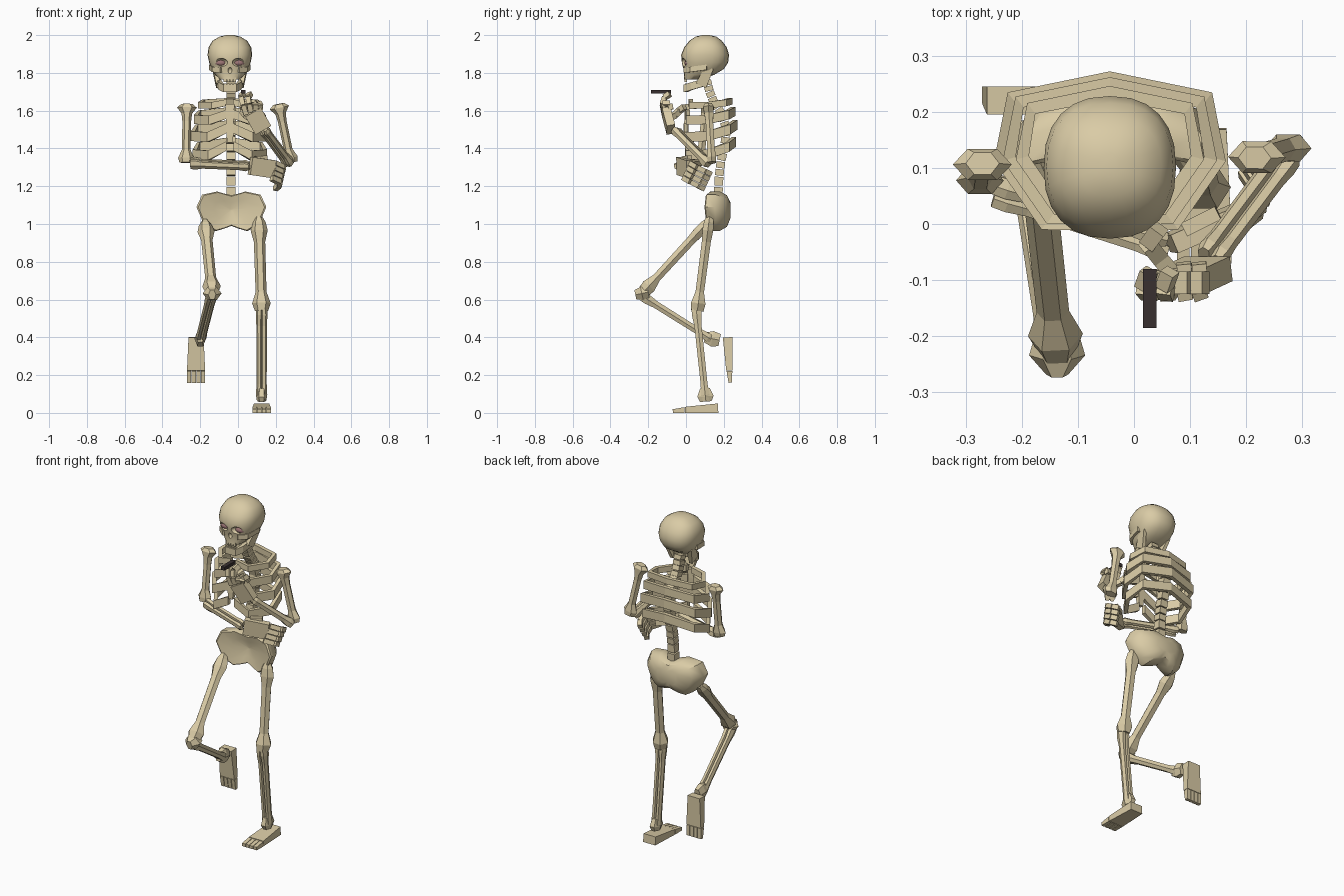
import bpy, bmesh, math
from mathutils import Vector as V

if "Cube" in bpy.data.objects:
    bpy.data.objects.remove(bpy.data.objects["Cube"])

CX = -0.043  # body centre line


def mat(name, c):
    m = bpy.data.materials.new(name)
    m.diffuse_color = (*c, 1)
    m.use_nodes = True
    m.node_tree.nodes["Principled BSDF"].inputs["Base Color"].default_value = m.diffuse_color
    return m


BONE = mat("bone", (0.70, 0.60, 0.38))
DARK = mat("dark", (0.04, 0.03, 0.03))
RED = mat("socket_red", (0.32, 0.17, 0.17))


def loft(name, rings, m=BONE, smooth=False):
    """Skin a list of equal-length point rings and cap both ends."""
    bm = bmesh.new()
    vs = [[bm.verts.new(p) for p in r] for r in rings]
    n = len(vs[0])
    for a, b in zip(vs, vs[1:]):
        for i in range(n):
            bm.faces.new((a[i], a[(i + 1) % n], b[(i + 1) % n], b[i]))
    bm.faces.new(vs[0][::-1])
    bm.faces.new(vs[-1])
    bmesh.ops.recalc_face_normals(bm, faces=bm.faces)
    me = bpy.data.meshes.new(name)
    bm.to_mesh(me)
    bm.free()
    me.materials.append(m)
    o = bpy.data.objects.new(name, me)
    bpy.context.collection.objects.link(o)
    if smooth:
        me.shade_smooth()
    return o


def bar(name, a, b, prof, ref=(1, 0, 0), n=6, m=BONE):
    """Faceted rod from a to b; prof = (t, width along ref, depth)."""
    a, b = V(a), V(b)
    ax = (b - a).normalized()
    u = V(ref)
    u = (u - ax * u.dot(ax)).normalized()
    v = ax.cross(u)
    k = math.sqrt(2) if n == 4 else 1
    off = math.pi / 4 if n == 4 else 0
    return loft(name, [[a.lerp(b, t) + (u * w * math.cos(off + 2 * math.pi * i / n)
                + v * d * math.sin(off + 2 * math.pi * i / n)) * k / 2
                for i in range(n)] for t, w, d in prof], m)


def box(name, a, b, w, d, ref=(1, 0, 0), m=BONE):
    return bar(name, a, b, [(0, w, d), (1, w, d)], ref, 4, m)


def ribbon(name, pts, h, t):
    """Upright band along a path."""
    pts = [V(p) for p in pts]
    rings = []
    for i, p in enumerate(pts):
        d = pts[min(i + 1, len(pts) - 1)] - pts[max(i - 1, 0)]
        n = V((d.y, -d.x, 0)).normalized() * t / 2
        z = V((0, 0, h / 2))
        rings.append([p + n + z, p - n + z, p - n - z, p + n - z])
    return loft(name, rings)


def ball(name, loc, scale, m):
    bpy.ops.mesh.primitive_uv_sphere_add(segments=16, ring_count=10, radius=1, location=loc)
    o = bpy.context.object
    o.name, o.scale = name, scale
    o.data.materials.append(m)
    bpy.ops.object.shade_smooth()
    return o


def smooth_by_angle(o, deg):
    bpy.ops.object.select_all(action="DESELECT")
    o.select_set(True)
    bpy.context.view_layer.objects.active = o
    bpy.ops.object.shade_smooth_by_angle(angle=math.radians(deg))


# skull: rings of (z, front y, back y, half width)
rings = []
for z, f, b, w in [(2.0, .085, .125, .02), (1.992, .05, .16, .055), (1.97, .018, .19, .092),
                   (1.935, -.01, .216, .113), (1.895, -.026, .228, .118), (1.855, -.022, .223, .110),
                   (1.82, -.014, .2, .097), (1.79, -.01, .15, .078), (1.765, -.012, .08, .05)]:
    ring = []
    for i in range(24):
        c, s = math.cos(i * math.pi / 12), math.sin(i * math.pi / 12)
        sq = lambda q: math.copysign(abs(q) ** 0.85, q)
        ring.append((CX + w * sq(c), (f + b) / 2 + (b - f) / 2 * sq(s), z))
    rings.append(ring)
skull = loft("skull", rings, smooth=True)
cutters = [ball("socket_cutter", (CX + s * .048, -.022, 1.855), (.036, .03, .023), RED) for s in (-1, 1)]
cutters.append(ball("nose_cutter", (CX, -.02, 1.812), (.012, .02, .018), BONE))
for c in cutters:
    md = skull.modifiers.new("cut", "BOOLEAN")
    md.object = c
    c.hide_render = True
    bpy.context.view_layer.objects.active = skull
    bpy.ops.object.modifier_apply(modifier=md.name)
    bpy.data.objects.remove(c)
smooth_by_angle(skull, 40)
for s in (-1, 1):
    ball("eye_socket", (CX + s * .048, .014, 1.852), (.031, .022, .018), RED)
    ribbon("cheekbone", [(CX + s * .045, -.006, 1.815), (CX + s * .085, .025, 1.818), (CX + s * .1, .11, 1.83)], .028, .02)
    bar("jaw_ramus", (CX + s * .085, .125, 1.83), (CX + s * .062, .08, 1.735),
        [(0, .018, .045), (1, .022, .06)], (1, 0, 0), 4)
# lower jaw and teeth
ribbon("jaw", [(CX + x, y, z) for x, y, z in [(-.062, .1, 1.75), (-.048, .03, 1.73), (-.03, -.002, 1.718),
       (.03, -.002, 1.718), (.048, .03, 1.73), (.062, .1, 1.75)]], .04, .022)
for i in range(4):
    x = CX + (i - 1.5) * .017
    box("upper_tooth", (x, -.002, 1.775), (x, -.002, 1.752), .014, .012)
    box("lower_tooth", (x, 0, 1.73), (x, 0, 1.744), .013, .012)

# spine
path = [(.11, 1.76), (.125, 1.70), (.15, 1.64), (.19, 1.58), (.215, 1.50), (.205, 1.42), (.185, 1.33), (.175, 1.25), (.17, 1.14)]
for (y0, z0), (y1, z1) in zip(path, path[1:]):
    for k in (0, .5):
        p = V((CX + .006, y0 + (y1 - y0) * k, z0 + (z1 - z0) * k))
        q = V((CX + .006, y0 + (y1 - y0) * (k + .42), z0 + (z1 - z0) * (k + .42)))
        box("vertebra", p, q, .046, .046)

# rib cage
for zb, k, dip, h in [(1.65, .8, .35, .035), (1.595, .92, .7, .048), (1.525, 1, 1, .052), (1.435, .95, 1.1, .05)]:
    half = [(.02, .0, -.02), (.115, .0, -.065), (.195, .115, -.06), (.175, .225, -.025)]
    pts = half + [(0, .26, 0)] + [(-x, y, z) for x, y, z in half[::-1]]
    ribbon("rib", [(CX + x * k, .13 + (y - .13) * k, zb + z * dip) for x, y, z in pts], h, .024)
bar("breastbone", (CX, .005, 1.635), (CX, -.0, 1.43), [(0, .05, .02), (.25, .042, .024), (.8, .038, .024), (1, .025, .02)], n=4)

# pelvis: shallow front, rounded back
out = [(0, 1.15), (.075, 1.172), (.155, 1.155), (.185, 1.09), (.155, 1.02), (.125, .985), (.085, .962), (.04, .975)]
outline = out + [(0, .99)] + [(-x, z) for x, z in out[:0:-1]]


def pel(k, base, bend):
    return [(CX + .008 + x * k, base - bend * abs(x) / .185, 1.075 + (z - 1.075) * k) for x, z in outline]


pelvis = loft("pelvis", [pel(.05, .155, 0), pel(.5, .148, .02), pel(.95, .14, .042), pel(1, .145, .042), pel(1, .2, .05),
                         pel(.8, .225, .02), pel(.4, .235, 0)], smooth=True)
smooth_by_angle(pelvis, 40)

# limb bones
HUM = [(0, .06, .045), (.06, .105, .065), (.16, .056, .056), (.3, .046, .046), (.78, .046, .046), (.92, .085, .056), (1, .07, .05)]
FEM = [(0, .035, .04), (.06, .07, .06), (.15, .09, .066), (.27, .06, .055), (.8, .058, .052), (.92, .098, .088), (1, .07, .075)]
ROD = [(0, .034, .055), (.08, .036, .06), (.2, .03, .044), (.82, .028, .042), (.94, .034, .052), (1, .024, .034)]


def pair(name, a, b, ref):
    """Two parallel rods (forearm or shin)."""
    r = V(ref).normalized() * .013
    for s in (-1, 1):
        bar(name, V(a) + r * s, V(b) + r * s, ROD, ref)


bar("upper_arm_bent", (-.27, .108, 1.635), (-.275, .075, 1.325), HUM)
bar("upper_arm_raised", (.215, .118, 1.635), (.28, .137, 1.325), HUM)
pair("forearm_folded", (-.25, .06, 1.322), (.06, -.04, 1.308), (0, 1, .5))
pair("forearm_raised", (.27, .12, 1.32), (.135, -.06, 1.50), (.8, -.5, .1))
bar("standing_thigh", (.11, .125, 1.04), (.125, .06, .54), FEM)
bar("lifted_thigh", (-.175, .12, 1.015), (-.137, -.225, .64), FEM)
pair("standing_shin", (.125, .053, .56), (.125, .105, .065), (1, 0, 0))
pair("lifted_shin", (-.14, -.235, .62), (-.2, .14, .385), (1, 0, 0))
bar("kneecap", (-.137, -.268, .625), (-.137, -.2, .64), [(0, .04, .06), (.5, .1, .08), (1, .08, .07)])
bar("ankle", (-.2, .1, .40), (-.2, .178, .385), [(0, .045, .06), (.5, .06, .095), (1, .045, .075)])
bar("ankle", (.125, .1, .13), (.125, .105, .06), [(0, .045, .06), (.6, .058, .1), (1, .042, .07)])


def foot(name, heel, f, u):
    """Heel point on the sole, toe direction f, up direction u."""
    h, f, u = V(heel), V(f), V(u)
    s = f.cross(u)
    bar(name, h + u * .025, h + f * .175 + u * .016, [(0, .08, .05), (1, .096, .032)], s, 4)
    for i in range(4):
        o = h + s * (i - 1.5) * .025
        bar(name + "_toe", o + f * .178 + u * .015, o + f * .24 + u * .01, [(0, .022, .03), (1, .022, .019)], s, 4)


foot("standing_foot", (.125, .17, 0), (0, -1, 0), (0, 0, 1))
foot("lifted_foot", (-.222, .245, .40), (0, 0, -1), (0, -1, 0))


def finger(name, pts, ref, w=.026):
    for a, b in zip(pts, pts[1:]):
        box(name, a, b, w, w, ref)


# folded hand wrapped round the other elbow
box("folded_palm", (.065, -.035, 1.308), (.19, .02, 1.29), .095, .035, (.2, 0, 1))
for i in range(4):
    o = V((.195 - i * .006, .025 - i * .012, 1.32 - i * .026))
    finger("folded_finger", [o, o + V((.045, .035, -.02)), o + V((.04, .075, -.04)), o + V((.02, .105, -.055))], (0, .4, 1))
finger("folded_thumb", [(.09, -.01, 1.345), (.15, .02, 1.35)], (0, 0, 1))

# raised hand with two straight fingers holding a dark stick
W = (.85, 0, .5)
box("raised_palm", (.132, -.08, 1.50), (.078, -.105, 1.595), .095, .045, W)
for i, (dx, up) in enumerate([(-.025, .07), (-.012, .06), (0, .04), (.005, .025)]):
    o = V((.042 + i * .024, -.115, 1.58 + i * .013))
    m = o + V((dx * .6, -.01, up * .7))
    e = m + V((dx * .4, .012, up * .6)) if i < 2 else m + V((0, .04, 0))
    t = e + V((.01, .028, .018)) if i < 2 else e + V((0, .005, -.03))
    finger("raised_finger", [o, m, e, t], W)
finger("raised_thumb", [(.07, -.09, 1.56), (.045, -.06, 1.575), (.025, -.035, 1.60), (.045, -.008, 1.62)], (0, 0, 1), .03)
box("stick", (.028, -.185, 1.70), (.028, -.08, 1.70), .024, .02, m=DARK)
